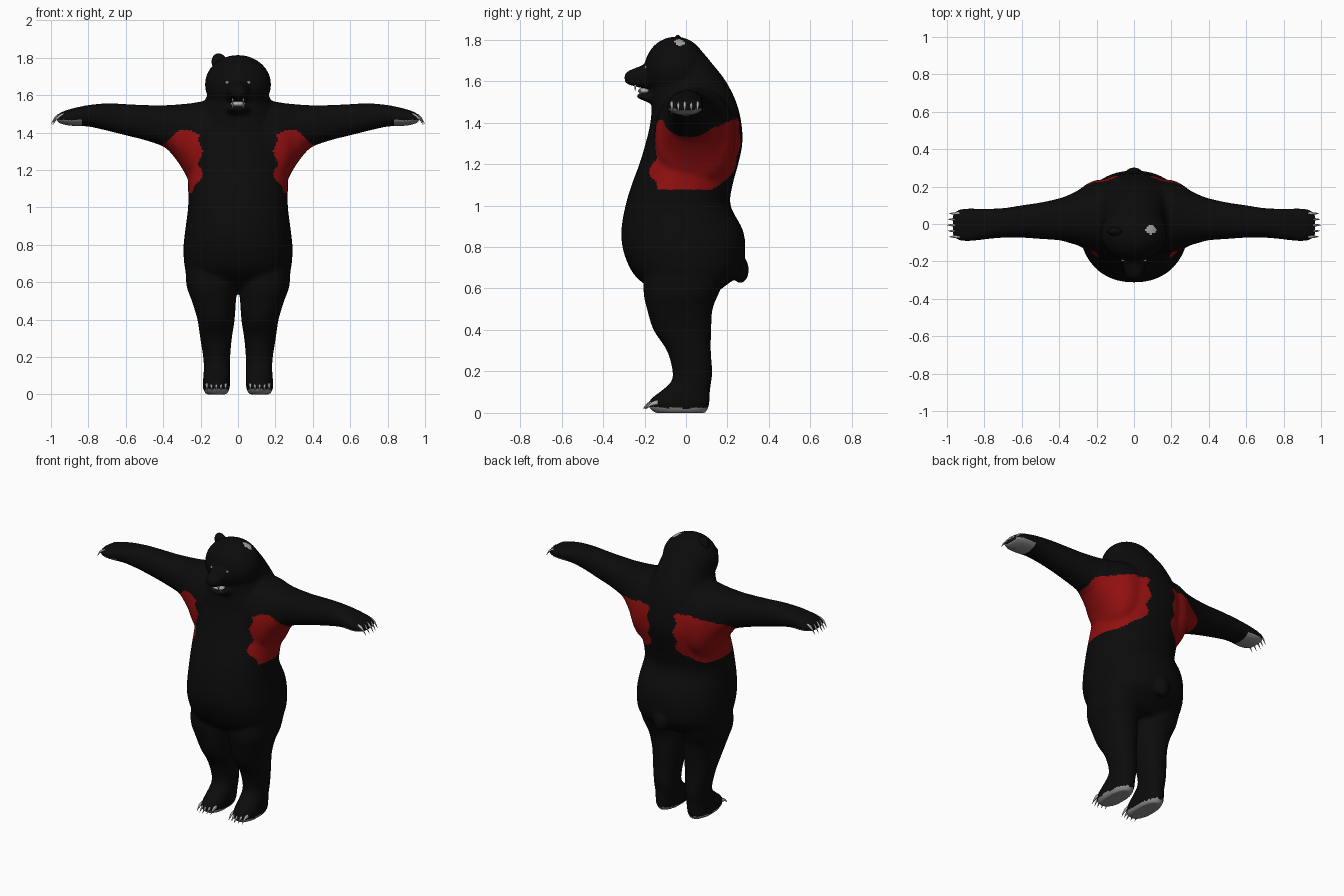
import bpy, bmesh, math
from mathutils import Vector, Matrix
from mathutils.bvhtree import BVHTree

if "Cube" in bpy.data.objects:
    bpy.data.objects.remove(bpy.data.objects["Cube"])


def material(name, color):
    m = bpy.data.materials.new(name)
    m.diffuse_color = (*color, 1)
    m.use_nodes = True
    m.node_tree.nodes["Principled BSDF"].inputs["Base Color"].default_value = m.diffuse_color
    return m


FUR = material("black fur", (0.0035, 0.0035, 0.0035))
RED = material("red patch", (0.29, 0.005, 0.005))
PAD = material("grey pad", (0.27, 0.27, 0.27))
CLAW = material("pale claw", (0.42, 0.42, 0.41))


def spline(rows, steps):
    # Catmull-Rom interpolation through section rows
    out = []
    for i in range(len(rows) - 1):
        p = [rows[max(0, min(len(rows) - 1, i + k))] for k in (-1, 0, 1, 2)]
        for s in range(steps):
            t = s / steps
            out.append([0.5 * (2 * b + (c - a) * t + (2 * a - 5 * b + 4 * c - d) * t * t
                               + (3 * b - a - 3 * c + d) * t ** 3)
                        for a, b, c, d in zip(*p)])
    return out + [list(rows[-1])]


def loft(bm, axis, rows, mirror=1, sides=40, steps=4, power=0.9):
    # each row: position on axis, then low/high of the two other axes in order
    rings = []
    for t, a0, a1, b0, b1 in spline(rows, steps):
        ring = []
        for k in range(sides):
            ang = 2 * math.pi * k / sides
            c, s = math.cos(ang), math.sin(ang)
            a = (a0 + a1) / 2 + (a1 - a0) / 2 * math.copysign(abs(c) ** power, c)
            b = (b0 + b1) / 2 + (b1 - b0) / 2 * math.copysign(abs(s) ** power, s)
            co = {"x": (t, a, b), "y": (a, t, b), "z": (a, b, t)}[axis]
            ring.append(bm.verts.new((co[0] * mirror, co[1], co[2])))
        rings.append(ring)
    for r, q in zip(rings, rings[1:]):
        for k in range(sides):
            j = (k + 1) % sides
            bm.faces.new((r[k], r[j], q[j], q[k]))
    bm.faces.new(rings[0][::-1])
    bm.faces.new(rings[-1])


def ball(bm, center, radii, tilt=0):
    m = Matrix.Translation(center) @ Matrix.Rotation(tilt, 4, "Y") @ Matrix.Diagonal((*radii, 1))
    bmesh.ops.create_uvsphere(bm, u_segments=24, v_segments=16, radius=1, matrix=m)


def finish(bm, name, *mats):
    bmesh.ops.recalc_face_normals(bm, faces=bm.faces)
    for f in bm.faces:
        f.smooth = True
    me = bpy.data.meshes.new(name)
    bm.to_mesh(me)
    bm.free()
    for m in mats:
        me.materials.append(m)
    ob = bpy.data.objects.new(name, me)
    bpy.context.collection.objects.link(ob)
    return ob


# trunk, neck and hump: z, x range, y range
bm = bmesh.new()
trunk = [(.57, .20, -.12, .13), (.62, .265, -.20, .20), (.68, .285, -.26, .265),
         (.78, .292, -.302, .285), (.88, .282, -.312, .275), (1.0, .267, -.292, .215),
         (1.1, .267, -.262, .225), (1.2, .27, -.225, .252), (1.3, .27, -.195, .272),
         (1.4, .25, -.172, .267), (1.5, .205, -.165, .242), (1.6, .165, -.17, .192),
         (1.68, .145, -.15, .13), (1.75, .11, -.11, .07), (1.805, .05, -.06, .0)]
loft(bm, "z", [(z, -w, w, f, b) for z, w, f, b in trunk])

# head, snout and jaw
ball(bm, (0, -.05, 1.657), (.178, .152, .158))
loft(bm, "y", [(-.10, -.10, .10, 1.53, 1.71), (-.19, -.066, .066, 1.56, 1.683),
               (-.25, -.053, .053, 1.575, 1.662), (-.282, -.042, .042, 1.585, 1.647),
               (-.296, -.028, .028, 1.597, 1.635)])
loft(bm, "y", [(-.09, -.09, .09, 1.47, 1.56), (-.18, -.062, .062, 1.497, 1.545),
               (-.22, -.046, .046, 1.512, 1.541), (-.24, -.03, .03, 1.52, 1.54)])

# tail
ball(bm, (0, .262, .69), (.05, .042, .065))

# arms (x, y range, z range) and legs with feet (z, x range, y range)
arm = [(.12, -.15, .24, 1.10, 1.57), (.2, -.15, .235, 1.10, 1.565), (.25, -.14, .215, 1.125, 1.557),
       (.3, -.115, .18, 1.21, 1.552), (.35, -.10, .155, 1.28, 1.548), (.4, -.087, .137, 1.325, 1.546),
       (.5, -.08, .115, 1.36, 1.547), (.6, -.073, .10, 1.385, 1.552), (.7, -.073, .085, 1.41, 1.556),
       (.8, -.083, .082, 1.432, 1.547), (.88, -.092, .084, 1.435, 1.53),
       (.93, -.09, .08, 1.442, 1.515), (.968, -.07, .06, 1.455, 1.495)]
leg = [(0, .058, .172, -.15, .095), (.03, .045, .187, -.182, .11), (.065, .042, .188, -.172, .115),
       (.11, .042, .184, -.115, .116), (.15, .042, .183, -.072, .122), (.2, .042, .186, -.065, .127),
       (.3, .033, .202, -.092, .12), (.4, .018, .217, -.157, .122), (.5, .011, .247, -.188, .128),
       (.58, .004, .275, -.205, .16), (.68, .002, .28, -.2, .2)]
for side in (-1, 1):
    loft(bm, "x", arm, side)
    loft(bm, "z", leg, side)

# fuse into one smooth skin
rough = finish(bm, "body_rough")
mod = rough.modifiers.new("fuse", "REMESH")
mod.mode = "VOXEL"
mod.voxel_size = 0.0105
mod = rough.modifiers.new("soften", "SMOOTH")
mod.factor = 0.5
mod.iterations = 8
fused = bpy.data.meshes.new_from_object(rough.evaluated_get(bpy.context.evaluated_depsgraph_get()))
bpy.data.objects.remove(rough)
bm = bmesh.new()
bm.from_mesh(fused)
bm.normal_update()


def is_red(c):
    x, y, z = abs(c.x), c.y, c.z
    if not 1.08 < z < 1.46 or x > .41:
        return False
    wave = .012 * math.sin(z * 52)
    if y < .03:   # chest side
        return (x > .20 + wave + max(0, 1.14 - z) * .8
                and z < 1.40 + .015 * math.sin(x * 30 - 7) - max(0, x - .33) * .7)
    # back side, reaching towards the spine
    return (x > .095 + wave + max(0, 1.2 - z) ** 2 * 9
            and z < 1.43 + wave - max(0, x - .2) * .35)


# red flanks, paw pads and bare ear spot
for f in bm.faces:
    c, n = f.calc_center_median(), f.normal
    if is_red(c):
        f.material_index = 1
    elif (abs(c.x) > .83 and n.z < -.45) or (c.z < .03 and n.z < -.35):
        f.material_index = 2
    elif c.z > 1.7 and ((c.x - .09) / .028) ** 2 + ((c.y + .03) / .024) ** 2 < 1:
        f.material_index = 3
tree = BVHTree.FromBMesh(bm)
finish(bm, "body", FUR, RED, PAD, CLAW)

# the single ear
bm = bmesh.new()
ball(bm, (-.098, -.04, 1.772), (.042, .024, .052), -.35)
finish(bm, "ear", FUR)

# eyes set on the face
bm = bmesh.new()
for side in (-1, 1):
    hit = tree.ray_cast(Vector((side * .057, -1, 1.667)), Vector((0, 1, 0)))[0]
    ball(bm, hit, (.011, .007, .009))
finish(bm, "eyes", PAD)

# teeth in the open mouth
bm = bmesh.new()
ball(bm, (0, -.2, 1.553), (.04, .032, .016))
for side in (-1, 1):
    for z0, z1, y in ((1.582, 1.552, -.245), (1.535, 1.562, -.222)):
        x = side * .028
        loft(bm, "z", [(z0, x - .006, x + .006, y - .006, y + .006),
                       (z1, x - .001, x + .001, y - .001, y + .001)], sides=8, steps=1)
finish(bm, "teeth", CLAW)

# claws: five curved spikes on each paw
path = [(0, 0, .012), (.4, .006, .0105), (.75, .024, .0065), (1, .05, .001)]
for side, label in ((-1, "left"), (1, "right")):
    hand, foot = bmesh.new(), bmesh.new()
    for k in range(5):
        bow = 1 - abs(k - 2) / 2
        y = -.068 + k * .031
        loft(hand, "x", [(.93 + .012 * bow + t * .058, y - r * .7, y + r * .7,
                          1.493 - d - r, 1.493 - d + r) for t, d, r in path],
             side, sides=8, steps=2)
        x = .066 + k * .025
        loft(foot, "y", [(-.135 - .015 * bow - t * .058, x - r * .7, x + r * .7,
                          .05 - d * .65 - r, .05 - d * .65 + r) for t, d, r in path],
             side, sides=8, steps=2)
    finish(hand, label + "_hand_claws", CLAW)
    finish(foot, label + "_foot_claws", CLAW)
